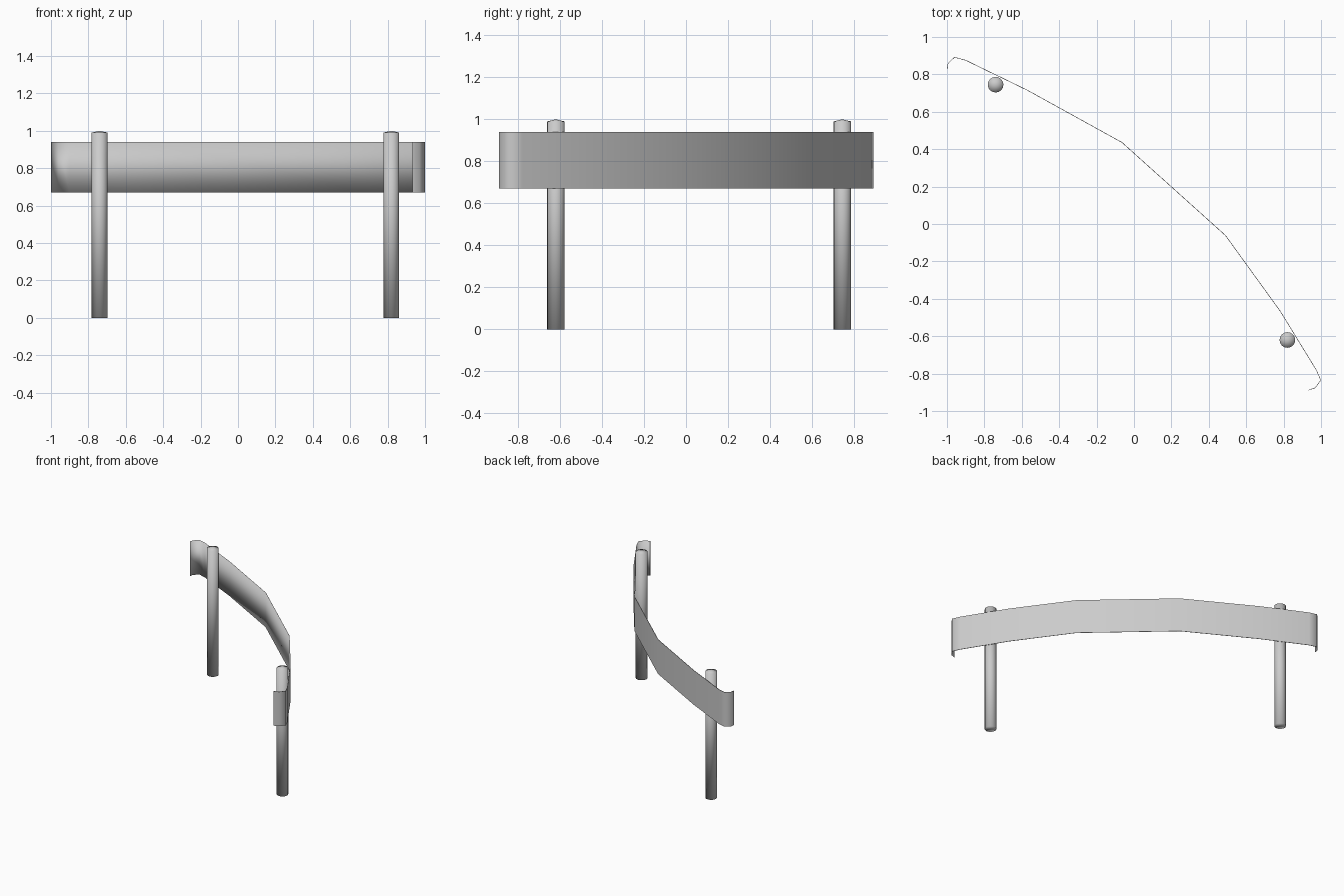
import bpy, bmesh
from mathutils import Vector

cube = bpy.data.objects.get("Cube")
if cube:
    bpy.data.objects.remove(cube)

# Single grey metal
metal = bpy.data.materials.new("grey metal")
metal.use_nodes = True
grey = (0.6, 0.6, 0.6, 1)
metal.diffuse_color = grey
metal.node_tree.nodes["Principled BSDF"].inputs["Base Color"].default_value = grey


def finish(bm, name):
    for face in bm.faces:
        face.smooth = True
    bmesh.ops.recalc_face_normals(bm, faces=bm.faces)
    mesh = bpy.data.meshes.new(name)
    bm.to_mesh(mesh)
    bm.free()
    mesh.materials.append(metal)
    obj = bpy.data.objects.new(name, mesh)
    bpy.context.collection.objects.link(obj)
    return obj


# Curved rail: thin strip along a bent path with curled ends
PATH = [Vector(p) for p in (
    (-1, .83), (-.995, .86), (-.96, .893), (-.9, .877), (-.57, .717),
    (-.063, .437), (.49, -.06), (.783, -.465), (.976, -.78),
    (1, -.835), (.97, -.877), (.933, -.89))]
BOTTOM, TOP, THICK = .67, .94, .003

bm = bmesh.new()
rings = []
for i, p in enumerate(PATH):
    along = (PATH[min(i + 1, len(PATH) - 1)] - PATH[max(i - 1, 0)]).normalized()
    inner = p + Vector((along.y, -along.x)) * THICK
    rings.append([bm.verts.new((q.x, q.y, z)) for q, z in
                  ((p, BOTTOM), (p, TOP), (inner, TOP), (inner, BOTTOM))])
for a, b in zip(rings, rings[1:]):
    for k in range(4):
        n = (k + 1) % 4
        bm.faces.new((a[k], a[n], b[n], b[k]))
    # Outer face stays crisp while the inner face rolls into the rims
    for k in (0, 1):
        bm.edges.get((a[k], b[k])).smooth = False
for ring in (rings[0], rings[-1]):
    cap = bm.faces.new(ring)
    for edge in cap.edges:
        edge.smooth = False
finish(bm, "curved_rail")


# Round posts with a slightly peaked top
def post(name, x, y, radius=.042):
    bm = bmesh.new()
    bmesh.ops.create_cone(bm, cap_ends=True, segments=16,
                          radius1=radius, radius2=radius, depth=.99)
    bmesh.ops.translate(bm, verts=bm.verts, vec=(0, 0, .495))
    top = max(bm.faces, key=lambda f: f.calc_center_median().z)
    peak = bmesh.ops.poke(bm, faces=[top])["verts"][0]
    peak.co.z = 1
    finish(bm, name).location = (x, y, 0)


post("right_post", -.74, .745)
post("left_post", .82, -.62)
